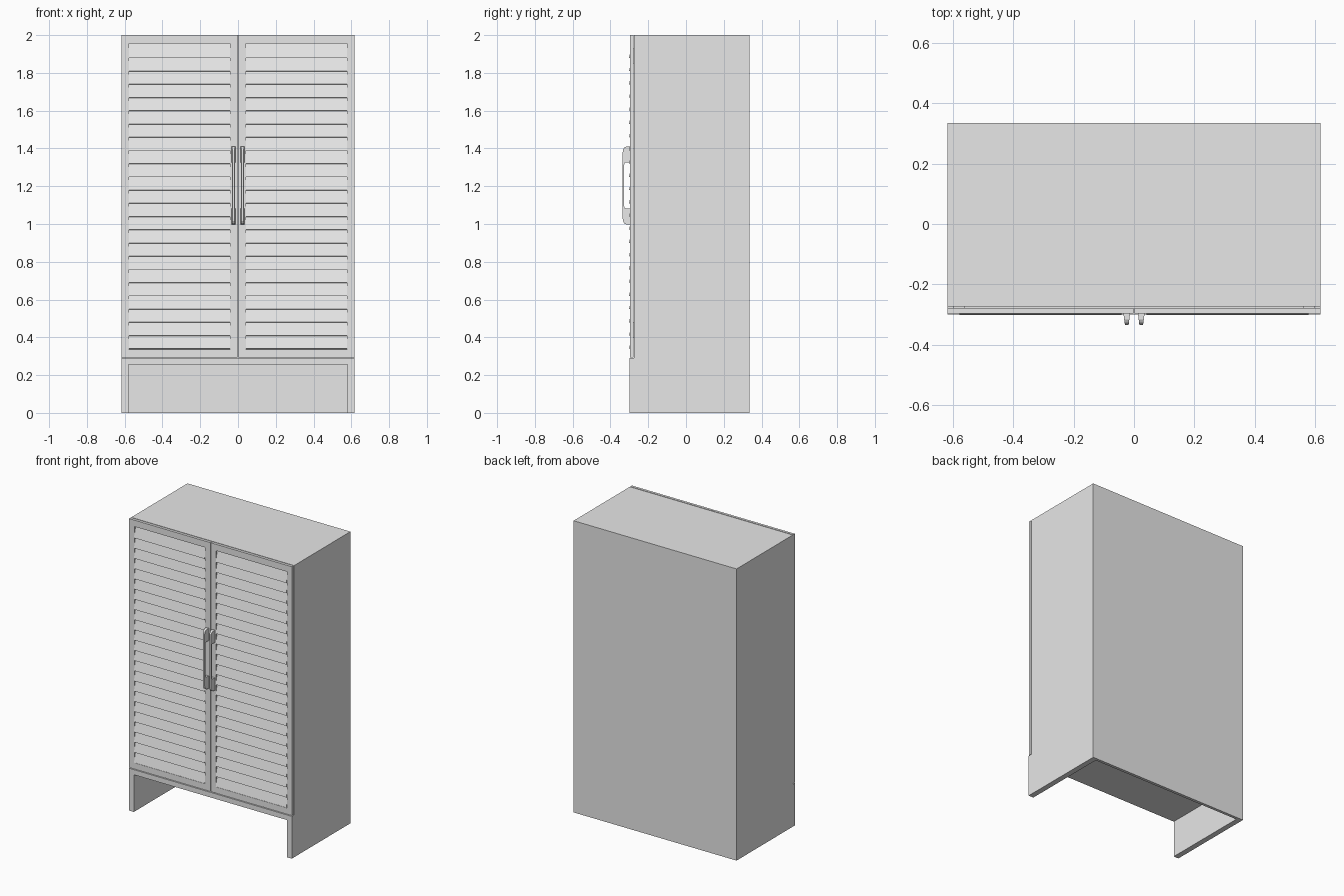
import bpy
import bmesh

if "Cube" in bpy.data.objects:
    bpy.data.objects.remove(bpy.data.objects["Cube"])

# Main dimensions
HALF_W, HEIGHT = 0.618, 2.0
BACK, PLINTH_FRONT = 0.335, -0.3
BODY_FRONT, DOOR_BACK, DOOR_FRONT = -0.274, -0.279, -0.297
PLINTH_TOP, FLOOR_Z = 0.29, 0.255
SLATS, PITCH, SLAT_BASE = 23, 0.07, 0.34
OPEN_IN, OPEN_OUT = 0.042, 0.578
OPEN_LOW, OPEN_HIGH = 0.336, 1.956

grey = bpy.data.materials.new("plain grey")
grey.use_nodes = True
grey.diffuse_color = (0.8, 0.8, 0.8, 1)
grey.node_tree.nodes["Principled BSDF"].inputs["Base Color"].default_value = (0.8, 0.8, 0.8, 1)


def finish(bm, name):
    bmesh.ops.recalc_face_normals(bm, faces=bm.faces)
    mesh = bpy.data.meshes.new(name)
    bm.to_mesh(mesh)
    bm.free()
    mesh.materials.append(grey)
    obj = bpy.data.objects.new(name, mesh)
    bpy.context.collection.objects.link(obj)
    return obj


def extrude_profile(bm, profile, x0, x1):
    """Sweep a closed (y, z) outline from x0 to x1."""
    face = bm.faces.new([bm.verts.new((x0, y, z)) for y, z in profile])
    new = bmesh.ops.extrude_face_region(bm, geom=[face])["geom"]
    verts = [v for v in new if isinstance(v, bmesh.types.BMVert)]
    bmesh.ops.translate(bm, verts=verts, vec=(x1 - x0, 0, 0))


def rect(y0, y1, z0, z1):
    return [(y0, z0), (y1, z0), (y1, z1), (y0, z1)]


def ring(bm, outer, inner, axis_to_point, depth):
    """Extruded frame between two outlines with equal point counts."""
    n = len(outer)
    a = [bm.verts.new(axis_to_point(*p)) for p in outer]
    b = [bm.verts.new(axis_to_point(*p)) for p in inner]
    faces = [bm.faces.new((a[i], a[(i + 1) % n], b[(i + 1) % n], b[i])) for i in range(n)]
    new = bmesh.ops.extrude_face_region(bm, geom=faces)["geom"]
    verts = [v for v in new if isinstance(v, bmesh.types.BMVert)]
    bmesh.ops.translate(bm, verts=verts, vec=depth)


# Cabinet body: stepped side profile, hollowed out under the floor board
bm = bmesh.new()
extrude_profile(bm, [(PLINTH_FRONT, 0), (BACK, 0), (BACK, HEIGHT), (BODY_FRONT, HEIGHT),
                     (BODY_FRONT, PLINTH_TOP), (PLINTH_FRONT, PLINTH_TOP)], -HALF_W, HALF_W)
body = finish(bm, "cabinet_body")
bm = bmesh.new()
extrude_profile(bm, rect(-0.5, BACK - 0.02, -0.1, FLOOR_Z), -0.58, 0.58)
cutter = finish(bm, "under_space_cutter")
cut = body.modifiers.new("under_space", "BOOLEAN")
cut.object = cutter
cut.solver = "EXACT"
bpy.context.view_layer.objects.active = body
bpy.ops.object.modifier_apply(modifier=cut.name)
bpy.data.objects.remove(cutter)

for side, sx in (("left", 1), ("right", -1)):
    # Door frame
    def box_outline(x0, x1, z0, z1):
        return [(x0, z0), (x1, z0), (x1, z1), (x0, z1)]

    bm = bmesh.new()
    ring(bm, box_outline(0.002, HALF_W, PLINTH_TOP + 0.004, HEIGHT),
         box_outline(OPEN_IN, OPEN_OUT, OPEN_LOW, OPEN_HIGH),
         lambda x, z: (sx * x, DOOR_FRONT, z), (0, DOOR_BACK - DOOR_FRONT, 0))
    finish(bm, side + "_door_frame")

    # Louvre slats, leaning out at the bottom
    bm = bmesh.new()
    for i in range(SLATS):
        z = SLAT_BASE + i * PITCH
        top = min(z + PITCH + 0.006, OPEN_HIGH)
        extrude_profile(bm, [(-0.302, z), (-0.294, z - 0.002), (DOOR_BACK, top - 0.015),
                             (DOOR_BACK, top), (-0.283, top)],
                        sx * OPEN_IN, sx * OPEN_OUT)
    finish(bm, side + "_louvre_slats")

    # Backing behind the slats
    bm = bmesh.new()
    extrude_profile(bm, rect(DOOR_BACK - 0.002, DOOR_BACK, OPEN_LOW, OPEN_HIGH),
                    sx * OPEN_IN, sx * OPEN_OUT)
    finish(bm, side + "_door_backing")

    # Hinges bridging the gap between door and body
    bm = bmesh.new()
    for z in (0.4, 1.85):
        extrude_profile(bm, rect(DOOR_BACK, BODY_FRONT, z, z + 0.08), sx * 0.56, sx * 0.6)
    finish(bm, side + "_hinges")

    # Pull handle: a rounded loop, narrower towards its grip
    bm = bmesh.new()
    lower_out = [(DOOR_FRONT, 0.998), (-0.316, 0.998), (-0.327, 1.004), (-0.334, 1.015), (-0.335, 1.03)]
    lower_in = [(DOOR_FRONT, 1.083), (-0.318, 1.083), (-0.323, 1.084), (-0.326, 1.087), (-0.327, 1.094)]
    middle = 1.204

    def loop(half):
        return half + [(y, 2 * middle - z) for y, z in reversed(half)]

    outer, inner = loop(lower_out), loop(lower_in)
    a = [bm.verts.new((-0.011, y, z)) for y, z in outer]
    b = [bm.verts.new((-0.011, y, z)) for y, z in inner]
    faces = [bm.faces.new((a[i], a[i + 1], b[i + 1], b[i])) for i in range(len(a) - 1)]
    new = bmesh.ops.extrude_face_region(bm, geom=faces)["geom"]
    bmesh.ops.translate(bm, verts=[v for v in new if isinstance(v, bmesh.types.BMVert)],
                        vec=(0.022, 0, 0))
    for v in bm.verts:
        reach = (DOOR_FRONT - v.co.y) / (DOOR_FRONT + 0.335)
        v.co.x = v.co.x * (1 - 0.45 * reach) + sx * 0.024
    finish(bm, side + "_handle")
